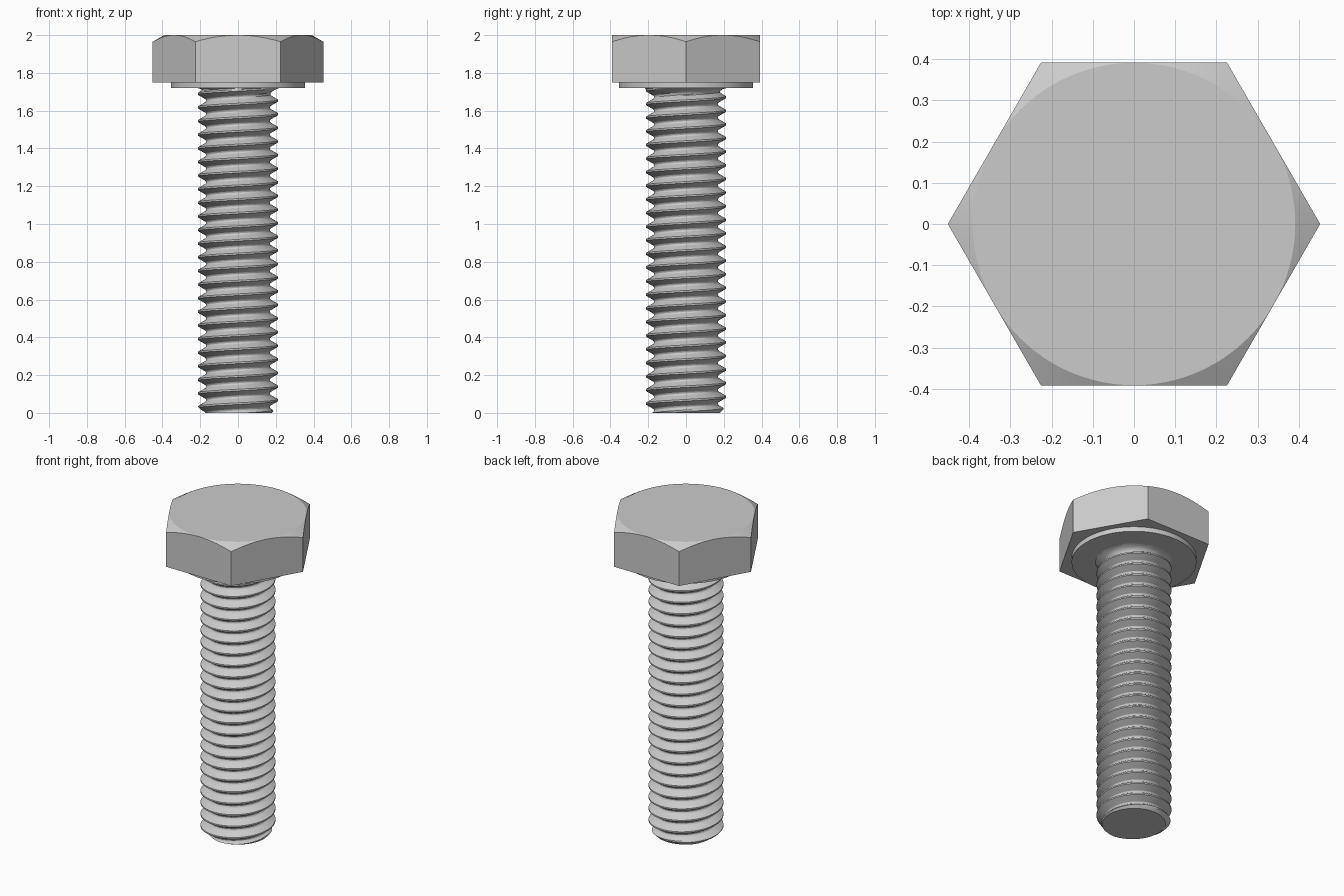
import bpy, bmesh
from math import cos, sin, pi, sqrt, tan, radians, floor

if "Cube" in bpy.data.objects:
    bpy.data.objects.remove(bpy.data.objects["Cube"])

PITCH = 0.0721
CREST, ROOT = 0.213, 0.169
SHAFT_TOP = 1.72
FLAT = 0.391              # half width across the hexagon's flats


def ring_mesh(name, rows, cols, point):
    """Closed grid around z; point(row, angle) gives (radius, height)."""
    bm = bmesh.new()
    grid = []
    for j in range(rows):
        ring = []
        for i in range(cols + 1):
            t = 2 * pi * i / cols
            r, z = point(j, t)
            ring.append(bm.verts.new((r * cos(t), r * sin(t), z)))
        grid.append(ring)
    for a, b in zip(grid, grid[1:]):
        for i in range(cols):
            bm.faces.new((a[i], a[i + 1], b[i + 1], b[i]))
    bmesh.ops.remove_doubles(bm, verts=bm.verts, dist=1e-5)
    bmesh.ops.recalc_face_normals(bm, faces=bm.faces)
    mesh = bpy.data.meshes.new(name)
    bm.to_mesh(mesh)
    bm.free()
    obj = bpy.data.objects.new(name, mesh)
    bpy.context.collection.objects.link(obj)
    bpy.ops.object.select_all(action='DESELECT')
    obj.select_set(True)
    bpy.context.view_layer.objects.active = obj
    bpy.ops.object.shade_smooth_by_angle(angle=radians(25))
    return obj


# Hexagonal head with a 30 degree conical chamfer on top
def head_point(j, t):
    hex_r = FLAT / cos(t % (pi / 3) - pi / 6)
    edge_z = 2.0 - (hex_r - FLAT) * tan(radians(30))
    return [(0, 1.75), (hex_r, 1.75), (hex_r, edge_z), (FLAT, 2.0), (0, 2.0)][j]


ring_mesh("hex_head", 5, 96, head_point)

# Washer face under the head
washer = [(0, SHAFT_TOP), (0.355, SHAFT_TOP), (0.355, 1.752), (0, 1.752)]
ring_mesh("washer_face", 4, 96, lambda j, t: washer[j])

# Threaded shaft: mesh rows follow the right-handed helix
STEPS = [-0.06, 0.06, 0.17, 0.28, 0.38, 0.44, 0.5, 0.56, 0.62, 0.72, 0.83]
TURNS = int(SHAFT_TOP / PITCH) + 5


def thread_radius(t, z):
    u = (z - 0.031) / PITCH - (t - pi) / (2 * pi)
    a = abs(u - floor(u + 0.5))              # distance from crest, in pitches
    if a < 0.06:
        r = CREST
    elif a < 0.38:
        r = CREST - 0.040 * (a - 0.06) / 0.32
    else:
        r = ROOT + 0.004 * ((0.5 - a) / 0.12) ** 2
    r = min(r, 0.18 + z)                     # chamfered tip
    d = z - (SHAFT_TOP - 0.05)
    if d > 0:                                # fillet below the head
        r = max(r, ROOT + 0.05 - sqrt(max(0.0, 0.05 ** 2 - d * d)))
    return r


def shaft_point(j, t):
    turn, k = divmod(j, len(STEPS))
    z = 0.031 + PITCH * (turn - 3 + STEPS[k] + (t - pi) / (2 * pi))
    z = min(max(z, 0.0), SHAFT_TOP)
    return (0 if j == 0 else thread_radius(t, z)), z


ring_mesh("threaded_shaft", TURNS * len(STEPS), 72, shaft_point)
